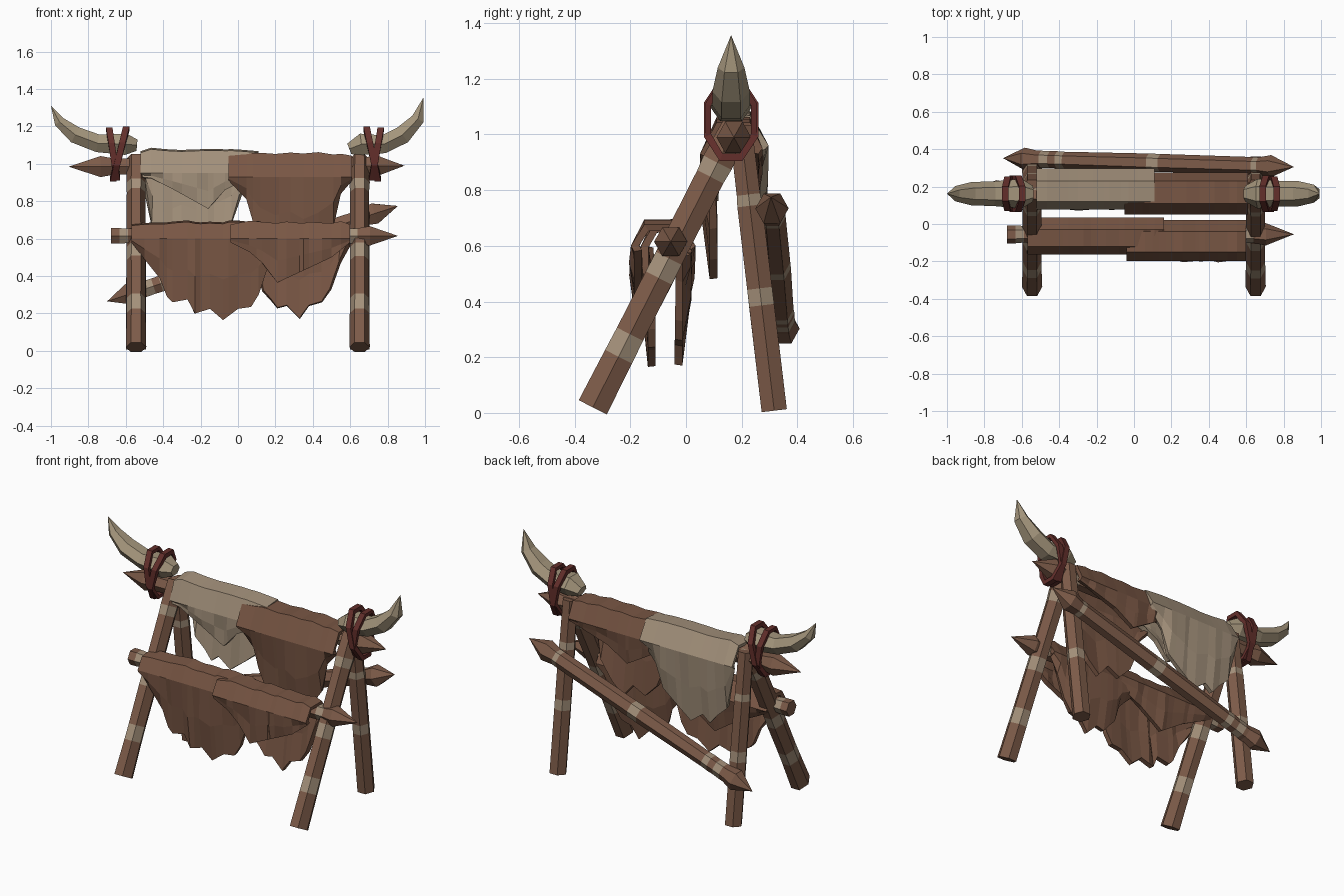
import bpy, bmesh, math, random
from mathutils import Vector

if "Cube" in bpy.data.objects:
    bpy.data.objects.remove(bpy.data.objects["Cube"])

random.seed(4)


def material(name, rgb):
    m = bpy.data.materials.new(name)
    m.diffuse_color = (*rgb, 1)
    m.use_nodes = True
    m.node_tree.nodes["Principled BSDF"].inputs["Base Color"].default_value = m.diffuse_color
    return m


WOOD = material("brown wood", (0.205, 0.105, 0.066))
STRIPE = material("pale bark", (0.37, 0.28, 0.195))
HIDE = material("brown hide", (0.19, 0.094, 0.058))
PALE = material("pale hide", (0.37, 0.285, 0.2))
HORN = material("horn", (0.37, 0.30, 0.20))
RED = material("dark red strap", (0.125, 0.028, 0.024))


def finish(name, bm, *mats):
    me = bpy.data.meshes.new(name)
    bm.to_mesh(me)
    bm.free()
    for m in mats:
        me.materials.append(m)
    ob = bpy.data.objects.new(name, me)
    bpy.context.collection.objects.link(ob)
    return ob


def loft(name, stations, side, mats, striped=(), sides=6):
    """Skin rings (centre, half width, half height); radius 0 makes a tip."""
    bm = bmesh.new()
    pts = [Vector(s[0]) for s in stations]
    rings = []
    for i, (_, a, b) in enumerate(stations):
        t = (pts[min(i + 1, len(pts) - 1)] - pts[max(i - 1, 0)]).normalized()
        u = Vector(side)
        u = (u - t * u.dot(t)).normalized()
        v = t.cross(u)
        rings.append([bm.verts.new(pts[i] + u * a * math.cos(k * math.tau / sides)
                                   + v * b * math.sin(k * math.tau / sides))
                      for k in range(sides)])
    for i, (r, s) in enumerate(zip(rings, rings[1:])):
        for k in range(sides):
            j = (k + 1) % sides
            f = bm.faces.new((r[k], r[j], s[j], s[k]))
            f.material_index = 1 if i in striped else 0
    for ring, st in ((rings[0], stations[0]), (rings[-1], stations[-1])):
        if st[1] > 0:
            bm.faces.new(ring)
    bmesh.ops.remove_doubles(bm, verts=bm.verts, dist=1e-4)
    bmesh.ops.recalc_face_normals(bm, faces=bm.faces)
    return finish(name, bm, *mats)


def pole(name, p0, p1, a, b, side, stripes, tips=(0, 0)):
    """Straight pole with pale bands and optional arrow-shaped ends."""
    p0, p1 = Vector(p0), Vector(p1)
    n = (p1 - p0).length
    ts = [(0, 0), (tips[0] / n, 1.3), ((tips[0] + 0.07) / n, 1)] if tips[0] else [(0, 1.05)]
    first = []
    for s, e in stripes:
        first.append(len(ts))
        ts += [(s, random.uniform(0.95, 1.06)), (e, random.uniform(0.95, 1.06))]
    if tips[1]:
        ts += [(1 - (tips[1] + 0.07) / n, 1), (1 - tips[1] / n, 1.3), (1, 0)]
    else:
        ts.append((1, 0.95))
    return loft(name, [(p0.lerp(p1, t), a * s, b * s) for t, s in ts], side,
                (WOOD, STRIPE), first)


# A-frame legs
for label, x in (("left", -0.545), ("right", 0.65)):
    pole("front_leg_" + label, (x, -0.335, 0.02), (x, 0.18, 1.03), 0.052, 0.062, (1, 0, 0),
         [(0.18, 0.26), (0.46, 0.53), (0.82, 0.87)])
    pole("back_leg_" + label, (x, 0.317, 0.008), (x, 0.195, 1.03), 0.05, 0.05, (1, 0, 0),
         [(0.37, 0.43), (0.72, 0.76)])

# Cross poles
pole("top_pole", (-0.905, 0.172, 0.985), (0.89, 0.172, 0.99), 0.048, 0.05, (0, 1, 0),
     [(0.2, 0.22), (0.82, 0.84)], (0.17, 0.15))
pole("front_pole", (-0.68, -0.055, 0.615), (0.855, -0.055, 0.615), 0.046, 0.046, (0, 1, 0),
     [(0.03, 0.06), (0.83, 0.86)], (0, 0.15))
pole("back_pole", (-0.7, 0.352, 0.265), (0.855, 0.305, 0.775), 0.046, 0.05, (0, 1, 0),
     [(0.13, 0.16), (0.185, 0.21), (0.5, 0.54), (0.86, 0.89)], (0.12, 0.13))

# Horns lashed to the pole ends
Y = 0.162
for label, path in (
        ("left", [(-0.54, 1.10, .035), (-0.60, 1.105, .066), (-0.75, 1.11, .055),
                  (-0.87, 1.155, .052), (-0.955, 1.225, .034), (-1.0, 1.31, 0)]),
        ("right", [(0.595, 1.08, .035), (0.66, 1.105, .066), (0.78, 1.105, .056),
                   (0.88, 1.155, .056), (0.962, 1.24, .04), (0.993, 1.357, 0)])):
    loft("horn_" + label, [((x, Y, z), r * 1.2, r) for x, z, r in path], (0, 1, 0), (HORN,))


# Straps looping round horn and pole
def strap(name, x_top, x_low, grow=0.0):
    bm = bmesh.new()
    n, rings = 8, []
    for k in range(n):
        ang = (k + 0.5) * math.tau / n
        c, s = math.cos(ang), math.sin(ang)
        x = x_low + (x_top - x_low) * (s + 1) / 2
        rings.append([bm.verts.new((x + w, Y + (0.078 + d) * c, 1.053 + (0.132 + d) * s))
                      for w, d in ((-.017, 0), (.017, 0), (.017, .022 + grow), (-.017, .022 + grow))])
    for k in range(n):
        r, s = rings[k], rings[(k + 1) % n]
        for i in range(4):
            j = (i + 1) % 4
            bm.faces.new((r[i], r[j], s[j], s[i]))
    bmesh.ops.recalc_face_normals(bm, faces=bm.faces)
    finish(name, bm, RED)


strap("strap_left_outer", -0.69, -0.645)
strap("strap_left_inner", -0.595, -0.67, 0.006)
strap("strap_right_outer", 0.765, 0.715)
strap("strap_right_inner", 0.685, 0.75, 0.006)


def edge_at(points, x):
    for (xa, za), (xb, zb) in zip(points, points[1:]):
        if x <= xb:
            return za + (zb - za) * max(0, x - xa) / (xb - xa)
    return points[-1][1]


def hide(name, mat, section, drift, front, back):
    """Cloth over a pole: section = front shoulder, two ridge points, back shoulder;
    front and back give the ragged lower edges as (x, z)."""
    (fy, fz), ridge_f, ridge_b, (by, bz) = section
    xs = sorted({p[0] for p in front + back})
    xs = [x for i, x in enumerate(xs) if i == 0 or x - xs[i - 1] > 0.015]
    bm = bmesh.new()
    cols = []
    for i, x in enumerate(xs):
        zf = min(edge_at(front, x), fz - 0.02)
        zb = min(edge_at(back, x), bz - 0.02)
        sag = -0.012 if i in (0, len(xs) - 1) else random.uniform(-0.006, 0.008)
        wf, wb = random.uniform(-.012, .012), random.uniform(-.012, .012)
        col = [(fy + drift[0], zf), (fy + drift[0] * 0.4 + wf, (zf + fz) / 2), (fy, fz),
               (ridge_f[0], ridge_f[1] + sag), (ridge_b[0], ridge_b[1] + sag), (by, bz),
               (by + drift[1] * 0.4 + wb, (zb + bz) / 2), (by + drift[1], zb)]
        cols.append([bm.verts.new((x, y, z)) for y, z in col])
    for a, b in zip(cols, cols[1:]):
        for r in range(7):
            bm.faces.new((a[r], b[r], b[r + 1], a[r + 1]))
    ob = finish(name, bm, mat)
    mod = ob.modifiers.new("thickness", "SOLIDIFY")
    mod.thickness, mod.offset = 0.028, -1


# Upper hides
hide("pale_upper_hide", PALE,
     [(0.078, 0.95), (0.12, 1.072), (0.23, 1.08), (0.297, 0.96)], (0.01, -0.03),
     [(-0.52, 0.97), (-0.46, 0.92), (-0.34, 0.86), (-0.16, 0.76), (-0.07, 0.86), (0.11, 0.95)],
     [(-0.52, 0.94), (-0.465, 0.68), (-0.4, 0.62), (-0.35, 0.56), (-0.3, 0.6), (-0.22, 0.54),
      (-0.13, 0.61), (-0.03, 0.69), (0.02, 0.83), (0.11, 0.95)])
hide("brown_upper_hide", HIDE,
     [(0.05, 0.93), (0.11, 1.055), (0.23, 1.055), (0.275, 0.95)], (0.035, -0.015),
     [(-0.05, 0.92), (0.045, 0.81), (0.08, 0.69), (0.12, 0.6), (0.2, 0.52), (0.28, 0.56),
      (0.35, 0.48), (0.43, 0.55), (0.51, 0.66), (0.55, 0.84), (0.61, 0.92)],
     [(-0.05, 0.93), (0.22, 0.77), (0.35, 0.85), (0.61, 0.93)])

# Lower hides
hide("left_lower_hide", HIDE,
     [(-0.162, 0.6), (-0.12, 0.682), (-0.03, 0.69), (0.035, 0.6)], (0.025, -0.03),
     [(-0.57, 0.58), (-0.5, 0.49), (-0.42, 0.39), (-0.38, 0.29), (-0.35, 0.26), (-0.27, 0.275),
      (-0.23, 0.2), (-0.15, 0.225), (-0.08, 0.165), (0.0, 0.225), (0.07, 0.235), (0.11, 0.3),
      (0.16, 0.45)],
     [(-0.57, 0.58), (-0.35, 0.47), (-0.2, 0.37), (-0.05, 0.47), (0.16, 0.57)])
hide("right_lower_hide", HIDE,
     [(-0.198, 0.6), (-0.15, 0.688), (-0.04, 0.688), (0.022, 0.58)], (0.012, -0.035),
     [(-0.04, 0.59), (0.06, 0.53), (0.13, 0.47), (0.21, 0.365), (0.35, 0.43), (0.5, 0.5),
      (0.6, 0.58)],
     [(-0.04, 0.57), (0.1, 0.42), (0.135, 0.3), (0.17, 0.275), (0.22, 0.215), (0.26, 0.24),
      (0.33, 0.17), (0.38, 0.24), (0.45, 0.26), (0.5, 0.33), (0.55, 0.47), (0.6, 0.57)])
